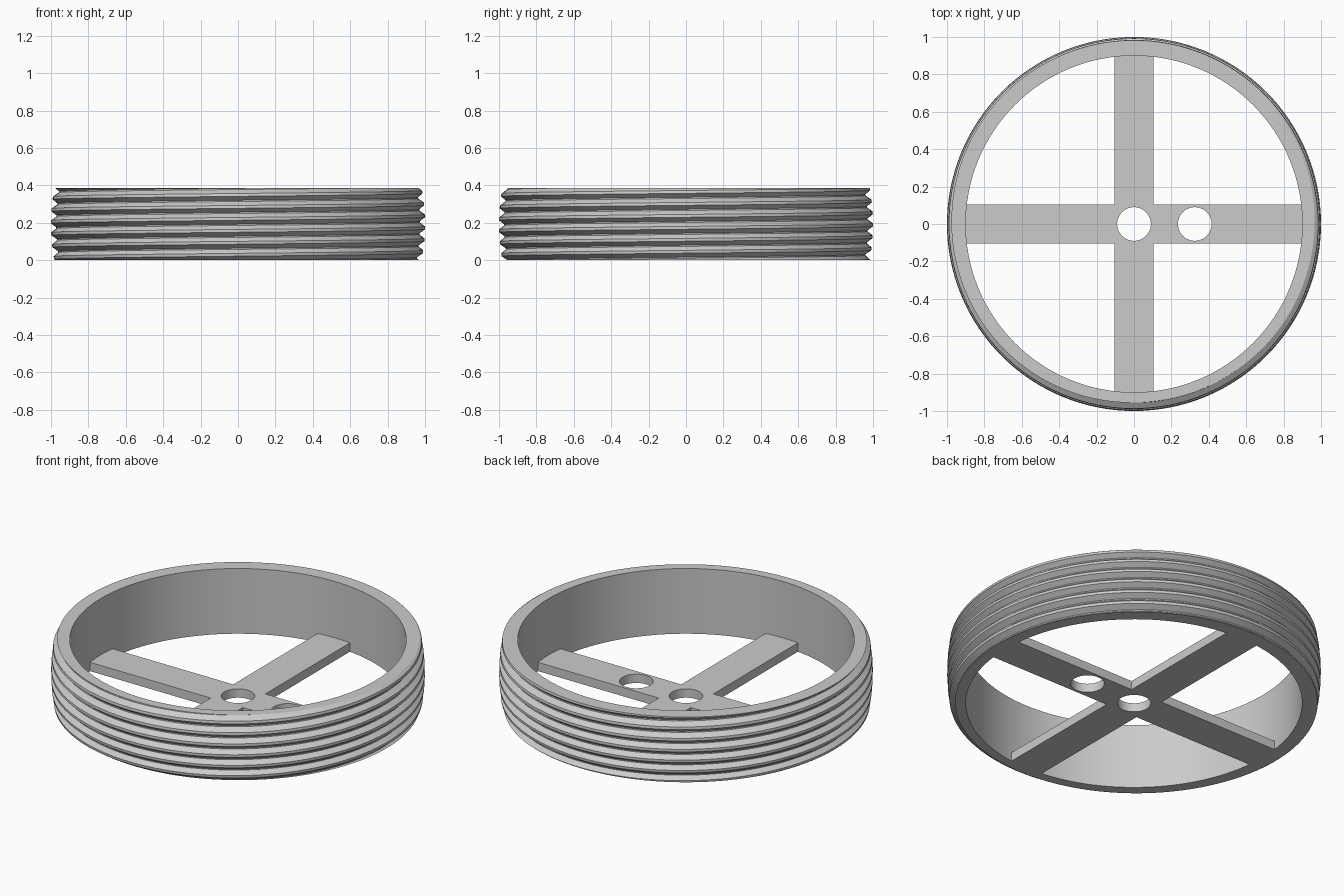
import bpy, bmesh
from math import pi, sin, cos

if "Cube" in bpy.data.objects:
    bpy.data.objects.remove(bpy.data.objects["Cube"], do_unlink=True)

HEIGHT, INNER = 0.385, 0.9
PITCH, DEPTH, CROWN = 0.064, 0.028, 0.018
SEGMENTS = 128
# Thread cross-section over one pitch: (phase, 0 root .. 1 crest)
THREAD = [(0, 1), (0.12, 1), (0.45, 0), (0.55, 0), (0.88, 1), (1, 1)]
PHASE = 0.045 / PITCH

grey = bpy.data.materials.new("grey")
grey.use_nodes = True
colour = (0.6, 0.6, 0.6, 1)
grey.diffuse_color = colour
grey.node_tree.nodes["Principled BSDF"].inputs["Base Color"].default_value = colour


def outer_radius(z, turn):
    """Crowned thread radius at a height and a fraction of a turn."""
    t = (z / PITCH - turn - PHASE) % 1
    for (a, ra), (b, rb) in zip(THREAD, THREAD[1:]):
        if a <= t <= b:
            lift = ra + (rb - ra) * (t - a) / (b - a)
            break
    return 1 - DEPTH * (1 - lift) - CROWN * (2 * z / HEIGHT - 1) ** 2


def smooth(obj):
    bpy.ops.object.select_all(action='DESELECT')
    obj.select_set(True)
    bpy.context.view_layer.objects.active = obj
    bpy.ops.object.shade_smooth_by_angle(angle=0.35)


# Threaded ring: closed cross-sections that climb one pitch per turn
bm = bmesh.new()
columns = []
for i in range(SEGMENTS + 1):
    turn = i / SEGMENTS
    section = [(INNER, 0)]
    for k in range(-2, 8):
        for t, _ in THREAD[1:-1]:
            z = min(max((k + t + turn + PHASE) * PITCH, 0), HEIGHT)
            section.append((outer_radius(z, turn), z))
    section.append((INNER, HEIGHT))
    a = 2 * pi * turn
    columns.append([bm.verts.new((r * cos(a), r * sin(a), z)) for r, z in section])
for c, d in zip(columns, columns[1:]):
    for j in range(len(c)):
        n = (j + 1) % len(c)
        bm.faces.new((c[j], d[j], d[n], c[n]))
bmesh.ops.remove_doubles(bm, verts=bm.verts, dist=0.0002)
bmesh.ops.recalc_face_normals(bm, faces=bm.faces)
mesh = bpy.data.meshes.new("threaded_ring")
bm.to_mesh(mesh)
bm.free()
ring = bpy.data.objects.new("threaded_ring", mesh)
bpy.context.collection.objects.link(ring)
mesh.materials.append(grey)
smooth(ring)

# Cross of four spokes with a centre hole and a finger hole
WIDTH, THICK, HOLE = 0.105, 0.052, 0.09
curve = bpy.data.curves.new("cross_spokes", 'CURVE')
curve.dimensions = '2D'
curve.fill_mode = 'BOTH'
curve.extrude = THICK / 2


def outline(points):
    spline = curve.splines.new('POLY')
    spline.points.add(len(points) - 1)
    for p, (x, y) in zip(spline.points, points):
        p.co = (x, y, 0, 1)
    spline.use_cyclic_u = True


arm = [(INNER, -WIDTH), (INNER, WIDTH), (WIDTH, WIDTH)]
cross = []
for q in range(4):
    cross += arm
    arm = [(-y, x) for x, y in arm]
outline(cross)
for cx in (0, 0.325):
    outline([(cx + HOLE * cos(2 * pi * i / 48), HOLE * sin(2 * pi * i / 48))
             for i in range(48)])
curve.materials.append(grey)
spokes = bpy.data.objects.new("cross_spokes", curve)
spokes.location.z = THICK / 2
bpy.context.collection.objects.link(spokes)
bpy.ops.object.select_all(action='DESELECT')
spokes.select_set(True)
bpy.context.view_layer.objects.active = spokes
bpy.ops.object.convert(target='MESH')
bm = bmesh.new()
bm.from_mesh(spokes.data)
bmesh.ops.remove_doubles(bm, verts=bm.verts, dist=0.0001)
bmesh.ops.recalc_face_normals(bm, faces=bm.faces)
bm.to_mesh(spokes.data)
bm.free()
smooth(spokes)
